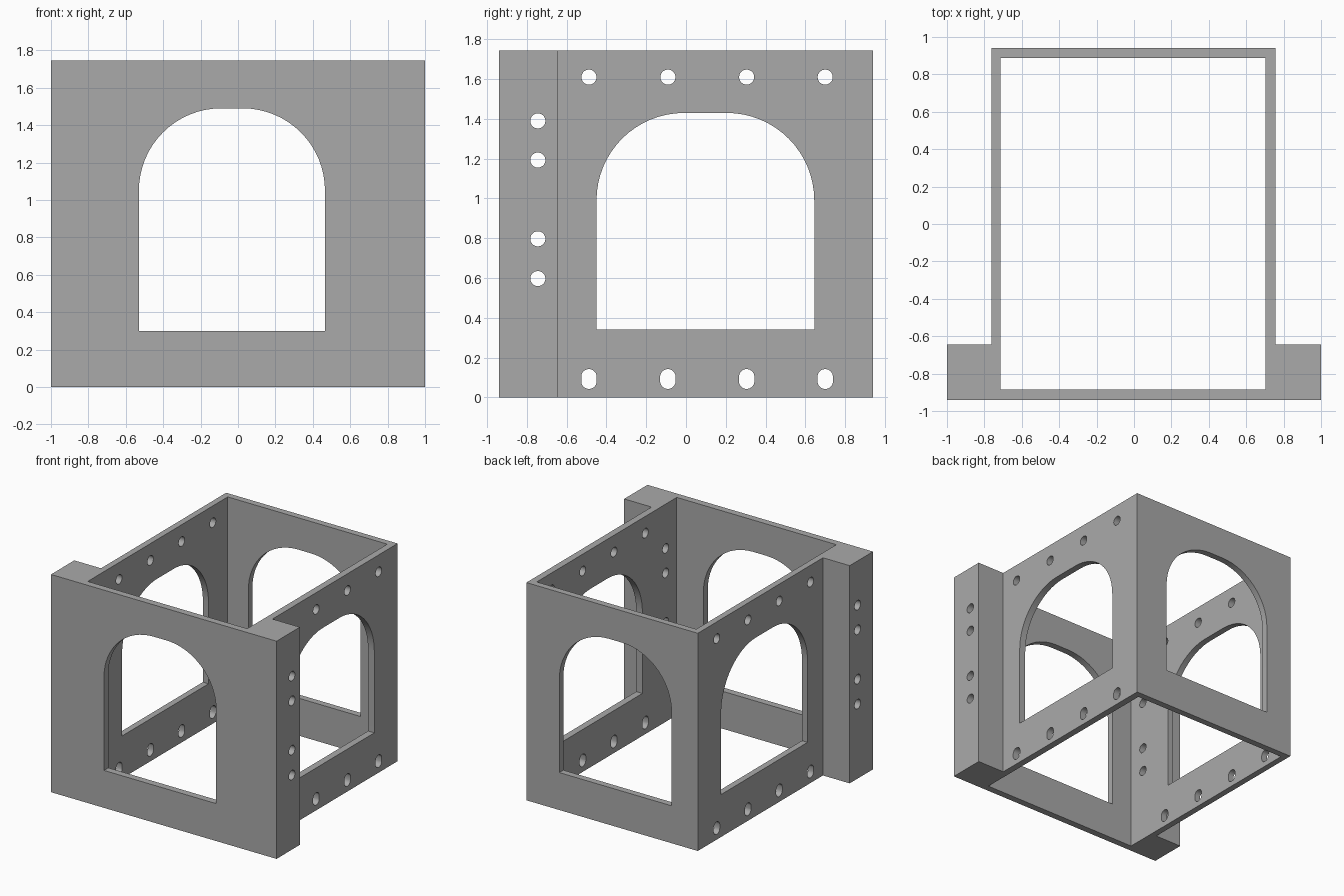
import bpy, bmesh, math
from mathutils import Vector

if "Cube" in bpy.data.objects:
    bpy.data.objects.remove(bpy.data.objects["Cube"])

H = 1.745

def prism(name, outline, to3d, depth):
    """Extrude a 2D outline, placed by to3d(u, v), along the vector depth."""
    bm = bmesh.new()
    face = bm.faces.new([bm.verts.new(to3d(u, v)) for u, v in outline])
    ext = bmesh.ops.extrude_face_region(bm, geom=[face])
    moved = [g for g in ext["geom"] if isinstance(g, bmesh.types.BMVert)]
    bmesh.ops.translate(bm, verts=moved, vec=Vector(depth))
    bmesh.ops.recalc_face_normals(bm, faces=bm.faces)
    mesh = bpy.data.meshes.new(name)
    bm.to_mesh(mesh)
    bm.free()
    obj = bpy.data.objects.new(name, mesh)
    bpy.context.collection.objects.link(obj)
    return obj

def rect(u0, u1, v0, v1):
    return [(u0, v0), (u1, v0), (u1, v1), (u0, v1)]

def arch(u0, u1, v0, v1, r, n=16):
    """Rectangle with both top corners rounded."""
    pts = [(u0, v0), (u1, v0)]
    for cu, start in ((u1 - r, 0), (u0 + r, 90)):
        for i in range(n + 1):
            a = math.radians(start + 90 * i / n)
            pts.append((cu + r * math.cos(a), v1 - r + r * math.sin(a)))
    return pts

def slot(u, v, r, stretch=0.0, n=24):
    """Circle, optionally stretched vertically into a slot."""
    pts = []
    for i in range(n):
        a = 2 * math.pi * (i + 0.5) / n
        s = math.sin(a)
        pts.append((u + r * math.cos(a), v + r * s + math.copysign(stretch, s)))
    return pts

def across_x(name, outline):
    return prism(name, outline, lambda u, v: (-1.2, u, v), (2.4, 0, 0))

# Frame body with front mounting flanges
frame = prism("bracket_frame",
              [(-1, -0.94), (1, -0.94), (1, -0.645), (0.757, -0.645),
               (0.757, 0.94), (-0.763, 0.94), (-0.763, -0.645), (-1, -0.645)],
              lambda u, v: (u, v, 0), (0, 0, H))

# Open interior, front/back arch and side arches
cutters = [
    prism("interior_cutter", rect(-0.713, 0.702, -0.885, 0.888),
          lambda u, v: (u, v, -0.2), (0, 0, H + 0.4)),
    prism("front_arch_cutter", arch(-0.53, 0.465, 0.30, 1.49, 0.44),
          lambda u, v: (u, -1.2, v), (0, 2.4, 0)),
    across_x("side_arch_cutter", arch(-0.45, 0.645, 0.34, 1.43, 0.44)),
]

# Screw holes: flange column, upper row, lower row of slots
for z in (0.597, 0.797, 1.193, 1.39):
    cutters.append(across_x("flange_hole_cutter", slot(-0.745, z, 0.038)))
for y in (-0.488, -0.091, 0.305, 0.70):
    cutters.append(across_x("upper_hole_cutter", slot(y, 1.61, 0.038)))
    cutters.append(across_x("lower_slot_cutter", slot(y, 0.092, 0.039, 0.011)))

# Cut everything out of the frame
bpy.context.view_layer.objects.active = frame
frame.select_set(True)
for c in cutters:
    c.hide_render = True
    mod = frame.modifiers.new("cut", 'BOOLEAN')
    mod.operation = 'DIFFERENCE'
    mod.solver = 'EXACT'
    mod.object = c
    bpy.ops.object.modifier_apply(modifier=mod.name)
for c in cutters:
    bpy.data.objects.remove(c)

grey = bpy.data.materials.new("plain grey")
grey.diffuse_color = (0.4, 0.4, 0.4, 1)
grey.use_nodes = True
grey.node_tree.nodes["Principled BSDF"].inputs["Base Color"].default_value = grey.diffuse_color
frame.data.materials.clear()
frame.data.materials.append(grey)
for p in frame.data.polygons:
    p.material_index = 0
bpy.ops.object.shade_smooth_by_angle(angle=math.radians(30))
